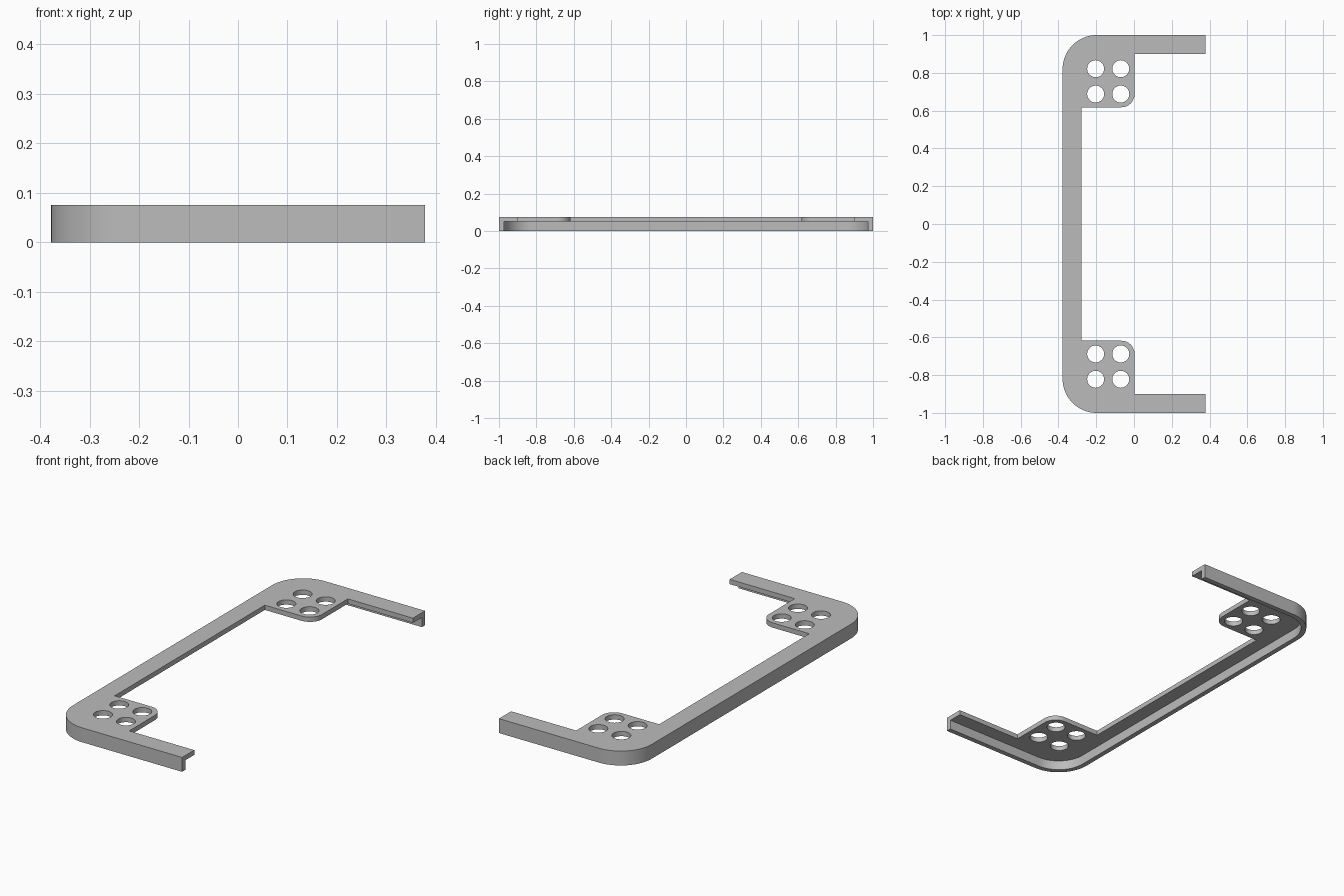
import bpy, bmesh, math

if "Cube" in bpy.data.objects:
    bpy.data.objects.remove(bpy.data.objects["Cube"])

X, Y, H = 0.378, 1.0, 0.075      # half width, half length, height
PLATE_Z = 0.05                   # underside of the top plate
WALL = 0.026                     # outer wall thickness
R = 0.18                         # outer corner radius
BAR = 0.10                       # width of the rails
TAB_X, TAB_Y, TAB_R = 0.003, 0.618, 0.07


def arc(cx, cy, r, a0, a1, n):
    """Points on an arc, angles in degrees."""
    return [(cx + r * math.cos(math.radians(a0 + (a1 - a0) * i / n)),
             cy + r * math.sin(math.radians(a0 + (a1 - a0) * i / n)))
            for i in range(n + 1)]


def mirrored(half):
    """Close a half profile (y > 0) with its mirror image."""
    return half + [(x, -y) for x, y in reversed(half)]


def prism(name, points, z0, z1):
    """Extrude a flat profile between two heights."""
    bm = bmesh.new()
    face = bm.faces.new([bm.verts.new((x, y, z0)) for x, y in points])
    top = bmesh.ops.extrude_face_region(bm, geom=[face])["geom"]
    for v in top:
        if isinstance(v, bmesh.types.BMVert):
            v.co.z = z1
    bmesh.ops.recalc_face_normals(bm, faces=bm.faces)
    mesh = bpy.data.meshes.new(name)
    bm.to_mesh(mesh)
    bm.free()
    obj = bpy.data.objects.new(name, mesh)
    bpy.context.collection.objects.link(obj)
    return obj


def cut(obj, cutter):
    """Subtract a cutter and discard it."""
    cutter.hide_render = True
    mod = obj.modifiers.new("cut", 'BOOLEAN')
    mod.operation = 'DIFFERENCE'
    mod.solver = 'EXACT'
    mod.object = cutter
    bpy.context.view_layer.objects.active = obj
    bpy.ops.object.modifier_apply(modifier=mod.name)
    bpy.data.objects.remove(cutter)


# Frame: C-shaped rail with a rounded tab in each corner
half = [(X - 0.0, Y - BAR), (X, Y)]
half += arc(-X + R, Y - R, R, 90, 180, 24)
inner = [(-X + BAR, TAB_Y)]
inner += arc(TAB_X - TAB_R, TAB_Y + TAB_R, TAB_R, -90, 0, 12)
inner += [(TAB_X, Y - BAR)]
outline = half + [(x, -y) for x, y in reversed(half)]
outline += [(x, -y) for x, y in reversed(inner)] + inner
frame = prism("corner_frame", outline, 0, H)

# Hollow underside, leaving the outer wall and the top plate
r = R - WALL
hollow = [(X + 0.2, Y - WALL)] + arc(-X + R, Y - R, r, 90, 180, 24)
cut(frame, prism("hollow_cutter", mirrored(hollow), -0.1, PLATE_Z))

# Four round holes in each tab
for side in (1, -1):
    for hx in (-0.203, -0.07):
        for hy in (0.822, 0.688):
            ring = arc(hx, side * hy, 0.045, 0, 360, 32)[:-1]
            cut(frame, prism("hole_cutter", ring, -0.1, H + 0.1))

# Grey finish
grey = bpy.data.materials.new("light grey")
grey.diffuse_color = (0.5, 0.5, 0.5, 1)
grey.use_nodes = True
grey.node_tree.nodes["Principled BSDF"].inputs["Base Color"].default_value = grey.diffuse_color
frame.data.materials.clear()
frame.data.materials.append(grey)
for p in frame.data.polygons:
    p.material_index = 0

bpy.ops.object.select_all(action='DESELECT')
frame.select_set(True)
bpy.context.view_layer.objects.active = frame
bpy.ops.object.shade_smooth_by_angle(angle=math.radians(30))
